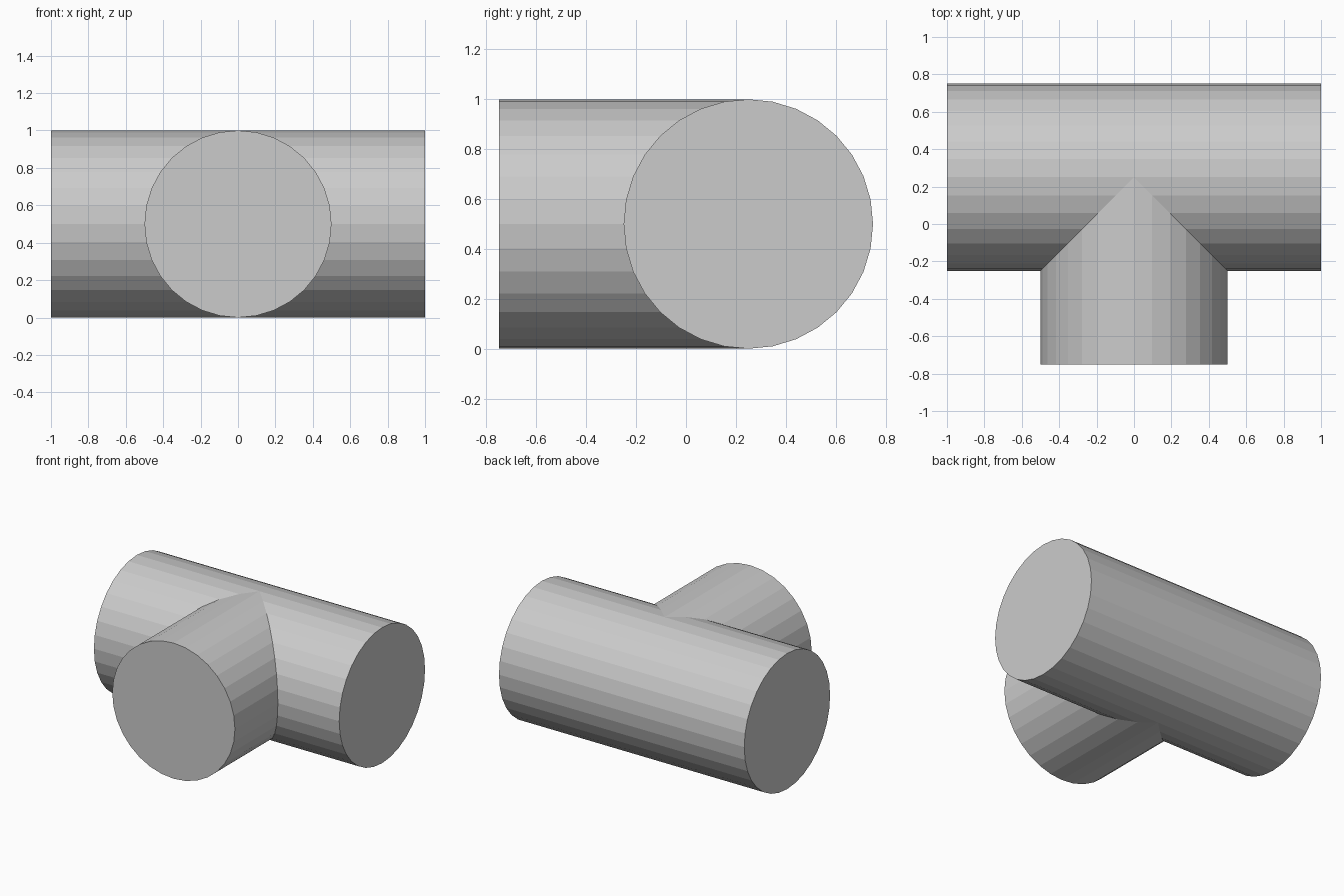
import bpy, bmesh, math

if "Cube" in bpy.data.objects:
    bpy.data.objects.remove(bpy.data.objects["Cube"])

SIDES = 32
R = 0.5        # pipe radius
AXIS_Y = 0.25  # axis of the through pipe
END_X = 1.0
END_Y = -0.75

bm = bmesh.new()


def arm(outer, seam):
    """Capped tube from an outer ring to a mitred seam ring."""
    rings = [[], []]
    for i in range(SIDES):
        a = 2 * math.pi * i / SIDES
        c, z = R * math.cos(a), R + R * math.sin(a)
        rings[0].append(bm.verts.new((*outer(c), z)))
        rings[1].append(bm.verts.new((*seam(c), z)))
    for i in range(SIDES):
        j = (i + 1) % SIDES
        bm.faces.new((rings[0][i], rings[0][j], rings[1][j], rings[1][i]))
    bm.faces.new(rings[0])


# Through pipe: two mirrored halves, notched at the front for the branch
for s in (-1, 1):
    arm(lambda c: (s * END_X, AXIS_Y - c),
        lambda c: (s * max(c, 0), AXIS_Y - c))

# Front branch, mitred to meet the through pipe
arm(lambda c: (c, END_Y), lambda c: (c, AXIS_Y - abs(c)))

# Weld the seams and merge the flat strips across the back
bmesh.ops.remove_doubles(bm, verts=bm.verts[:], dist=1e-4)
bmesh.ops.dissolve_limit(bm, angle_limit=0.001, verts=bm.verts[:], edges=bm.edges[:])
bmesh.ops.recalc_face_normals(bm, faces=bm.faces[:])

mesh = bpy.data.meshes.new("pipe_tee")
bm.to_mesh(mesh)
bm.free()
bpy.context.collection.objects.link(bpy.data.objects.new("pipe_tee", mesh))
